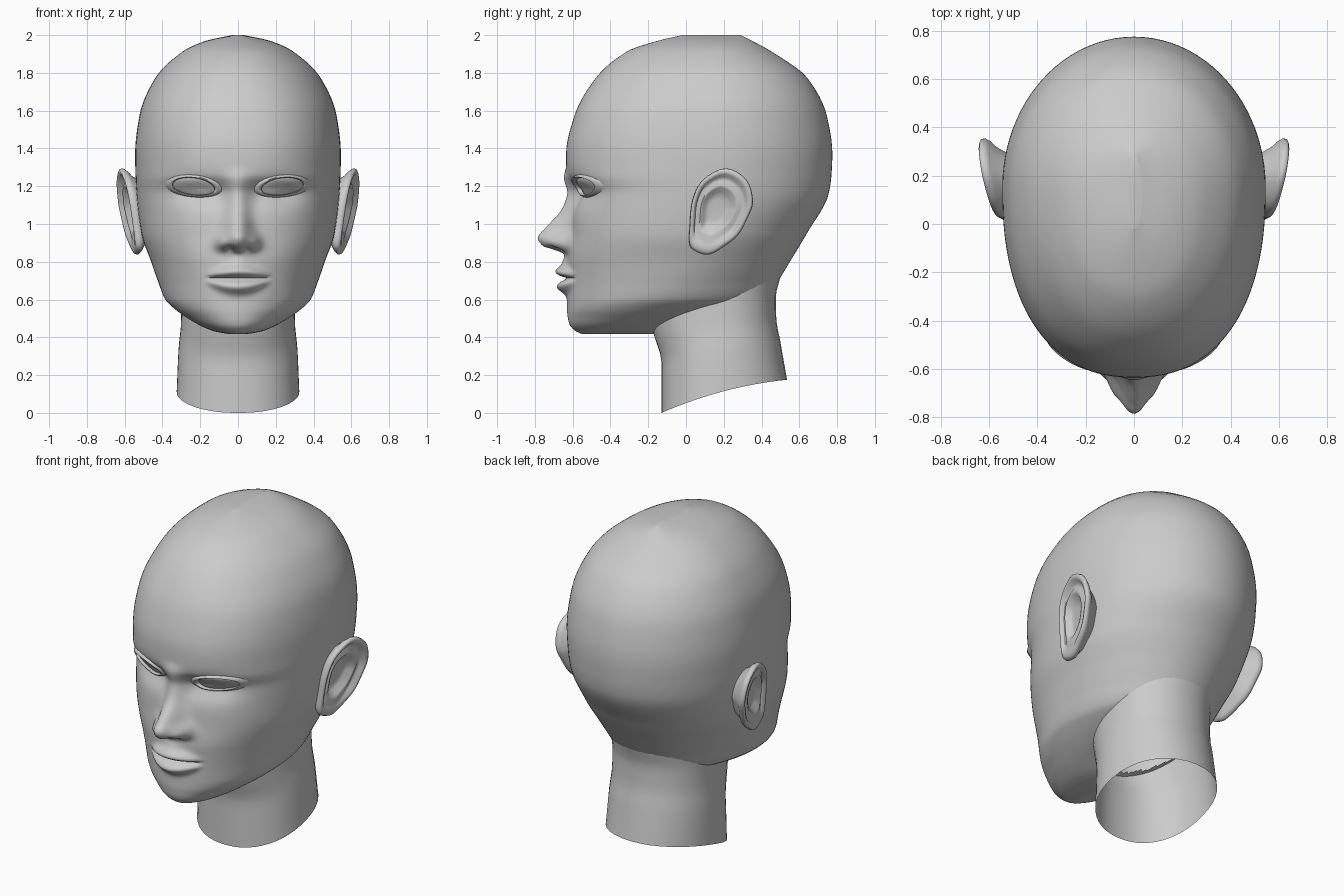
import bpy, bmesh, math
from mathutils import Vector
from mathutils.bvhtree import BVHTree

if "Cube" in bpy.data.objects:
    bpy.data.objects.remove(bpy.data.objects["Cube"])

skin = bpy.data.materials.new("plain grey")
skin.diffuse_color = (0.6, 0.6, 0.6, 1)
skin.use_nodes = True
skin.node_tree.nodes["Principled BSDF"].inputs["Base Color"].default_value = skin.diffuse_color


def interp(table, z):
    """Smooth monotone interpolation of table rows keyed by their first value."""
    if z <= table[0][0]:
        return table[0][1:]
    if z >= table[-1][0]:
        return table[-1][1:]
    i = max(k for k in range(len(table) - 1) if table[k][0] <= z)

    def slope(k, c):
        if k == 0 or k == len(table) - 1:
            a = min(k, len(table) - 2)
            return (table[a + 1][c] - table[a][c]) / (table[a + 1][0] - table[a][0])
        s0 = (table[k][c] - table[k - 1][c]) / (table[k][0] - table[k - 1][0])
        s1 = (table[k + 1][c] - table[k][c]) / (table[k + 1][0] - table[k][0])
        return 2 * s0 * s1 / (s0 + s1) if s0 * s1 > 0 else 0.0

    h = table[i + 1][0] - table[i][0]
    t = (z - table[i][0]) / h
    out = []
    for c in range(1, len(table[0])):
        a, b = table[i][c], table[i + 1][c]
        out.append(a * (2*t**3 - 3*t*t + 1) + b * (3*t*t - 2*t**3)
                   + h * slope(i, c) * (t**3 - 2*t*t + t)
                   + h * slope(i + 1, c) * (t**3 - t*t))
    return out


def smooth(a, b, v):
    t = min(1, max(0, (v - a) / (b - a)))
    return t * t * (3 - 2 * t)


def gauss(x, z, cx, cz, sx, sz):
    return math.exp(-((x - cx) / sx) ** 2 - ((z - cz) / sz) ** 2)


def section(front, back, w, yc, nf, nb, half):
    """Closed horizontal outline, denser at the front: list of (x, y, frontness)."""
    pts = []
    for i in range(half + 1):
        th = math.pi * (i / half) ** 1.4
        c, s = math.cos(th), max(0.0, math.sin(th))
        n = nf if c > 0 else nb
        x = w * s ** (2 / n)
        if c > 0:
            y = yc - (yc - front) * c ** (2 / n)
        else:
            y = yc + (back - yc) * (-c) ** (2 / n)
        pts.append((0.0 if i in (0, half) else x, y, max(0, c)))
    return pts + [(-x, y, c) for x, y, c in pts[-2:0:-1]]


def loft(name, rings, cap_start=False, cap_end=False, drop=None, angle=60):
    """Skin a stack of equal-length closed rings."""
    bm = bmesh.new()
    vs = [[bm.verts.new(p) for p in r] for r in rings]
    n = len(vs[0])
    for a, b in zip(vs, vs[1:]):
        for i in range(n):
            j = (i + 1) % n
            bm.faces.new((a[i], a[j], b[j], b[i]))
    if cap_start:
        bm.faces.new(vs[0])
    if cap_end:
        bm.faces.new(vs[-1])
    bmesh.ops.recalc_face_normals(bm, faces=bm.faces[:])
    if drop:
        gone = [f for f in bm.faces if drop(f.calc_center_median())]
        bmesh.ops.delete(bm, geom=gone, context='FACES')
    me = bpy.data.meshes.new(name)
    bm.to_mesh(me)
    bm.free()
    me.materials.append(skin)
    ob = bpy.data.objects.new(name, me)
    bpy.context.collection.objects.link(ob)
    bpy.ops.object.select_all(action='DESELECT')
    ob.select_set(True)
    bpy.context.view_layer.objects.active = ob
    bpy.ops.object.shade_smooth_by_angle(angle=math.radians(angle))
    return ob


# Skull and jaw: height, front, back, half width, widest depth
HEAD = [(.418, -.55, -.17, .05, -.42), (.43, -.58, -.15, .12, -.38),
        (.465, -.615, -.05, .205, -.32), (.50, -.625, .10, .265, -.26),
        (.55, -.63, .30, .335, -.20), (.60, -.63, .43, .385, -.13),
        (.70, -.63, .49, .425, -.06), (.80, -.63, .55, .46, 0),
        (.95, -.61, .64, .512, .07), (1.16, -.60, .755, .538, .13),
        (1.26, -.635, .77, .543, .14), (1.37, -.635, .775, .545, .15),
        (1.575, -.59, .745, .522, .15), (1.77, -.48, .645, .44, .15),
        (1.915, -.31, .45, .29, .14), (1.97, -.15, .35, .17, .135),
        (2.0, -.02, .29, .03, .135)]
# Nose: height, projection, half width
NOSE = [(.82, 0, .085), (.84, .012, .085), (.86, .06, .085), (.885, .14, .085),
        (.93, .172, .08), (.98, .135, .068), (1.08, .055, .055),
        (1.14, .035, .05), (1.20, .025, .05), (1.30, 0, .05)]


def relief(x, z):
    """Forward push of the face for nose, lips and eye sockets."""
    x = abs(x)
    amp, w = interp(NOSE, z)
    d = amp * math.exp(-(x / w) ** 2.3)
    d += .035 * gauss(x, z, .088, .905, .03, .035)       # nostril wings
    d -= .045 * gauss(x, z, .042, .868, .018, .014)      # nostrils
    d += .02 * gauss(x, z, 0, .80, .06, .04)             # upper lip groove
    if x < .17:
        k = 1 - (x / .17) ** 2
        e = .35 + .65 * k
        d += .058 * k * gauss(0, z, 0, .715 + .032 * e, 1, .032 * e)
        d += .055 * k * gauss(0, z, 0, .715 - .047 * e, 1, .035 * e)
        d -= .03 * k ** .5 * gauss(0, z, 0, .712, 1, .010)
    d -= .048 * gauss(x, z, .22, 1.17, .13, .075)        # sockets
    d -= .018 * gauss(x, z, .11, 1.16, .045, .07)
    return d


heights = [.418 + .912 * (k / 85) ** 1.15 for k in range(86)]
heights += [1.33 + .67 * math.sin(k / 26 * math.pi / 2) for k in range(1, 27)]
rings = []
for z in heights:
    f, b, w, yc = interp(HEAD, z)
    nf = 2.0 + .32 * smooth(.6, 1.0, z) - .2 * smooth(1.5, 1.9, z)
    rings.append([(x, y - relief(x, z) * smooth(0, .3, c), z)
                  for x, y, c in section(f, b, w, yc, nf, 2, 60)])


def in_neck(p):
    return p.z < .56 and (p.x / .28) ** 2 + ((p.y - .16) / .30) ** 2 < 1


head = loft("head", rings, True, True, in_neck, 70)

# Neck: open tube with a slanted lower rim
NECK = [(0, -.13, .535, .325), (.37, -.13, .50, .315), (.6, -.175, .478, .302),
        (.8, -.20, .475, .30), (1, -.20, .50, .30)]
rings = []
for k in range(17):
    u = k / 16
    f, b, w = interp(NECK, u)
    ring = []
    for x, y, c in section(f, b, w, .18, 2.2, 2.1, 24):
        rim = max(0, .43 * (y + .13) - .25 * (y + .13) ** 2)
        ring.append((x, y, rim + u * (.72 - rim)))
    rings.append(ring)
loft("neck", rings)

# Eyes: almond lids and eyeballs laid on the face surface
tree = BVHTree.FromObject(head, bpy.context.evaluated_depsgraph_get())


def almond(side, scale, push):
    pts = []
    for i in range(36):
        a = 2 * math.pi * i / 36
        c, s = math.cos(a), math.sin(a)
        x = .235 + .118 * scale * c
        z = 1.195 + .012 * c + (.052 if s > 0 else .042) * scale * s
        hit = tree.ray_cast(Vector((side * x, -2, z)), Vector((0, 1, 0)))[0]
        pts.append((side * x, (hit.y if hit else -.5) + push, z))
    return pts


LID = [(1.32, .008), (1.2, -.008), (1.08, -.020), (1.0, -.022), (.95, -.016), (.93, .006)]
BALL = [(.98, .002), (.85, -.004), (.6, -.010), (.3, -.014), (.08, -.015)]

# Ears: outline (depth, height) skinned inward through rim, groove and bowl
OUTLINE = [(.02, .885), (.075, .845), (.13, .84), (.20, .88), (.275, .94), (.325, 1.03),
           (.355, 1.12), (.32, 1.235), (.21, 1.295), (.09, 1.235), (.035, 1.13), (.02, 1.0)]
EAR = [(.6, -.13), (.82, -.06), (.94, -.04), (1, -.022), (.98, -.006), (.93, 0),
       (.85, -.004), (.79, -.026), (.70, -.028), (.60, -.014), (.52, -.018),
       (.42, -.045), (.25, -.05), (.08, -.05)]


def closed_curve(pts, steps):
    out = []
    n = len(pts)
    for i in range(n):
        p = [Vector(pts[(i + k) % n]) for k in (-1, 0, 1, 2)]
        for s in range(steps):
            t = s / steps
            out.append(.5 * (2 * p[1] + (p[2] - p[0]) * t
                             + (2 * p[0] - 5 * p[1] + 4 * p[2] - p[3]) * t * t
                             + (3 * p[1] - p[0] - 3 * p[2] + p[3]) * t ** 3))
    return out


def ear_ring(side, k):
    scale, dx = EAR[k]
    ring = []
    for p in closed_curve(OUTLINE, 4):
        y = .155 + (p.x - .155) * scale
        z = 1.08 + (p.y - 1.08) * scale
        depth = dx * (smooth(.86, 1.0, z) if k > 5 else 1)   # plain lobe
        ring.append((side * (.60 + .2 * (y - .19) + .13 * (z - 1.08) + depth), y, z))
    return ring


for side, label in ((-1, "right"), (1, "left")):
    loft(label + "_eyelid", [almond(side, *r) for r in LID])
    loft(label + "_eyeball", [almond(side, *r) for r in BALL], cap_end=True)
    loft(label + "_ear", [ear_ring(side, k) for k in range(len(EAR))], cap_end=True)
